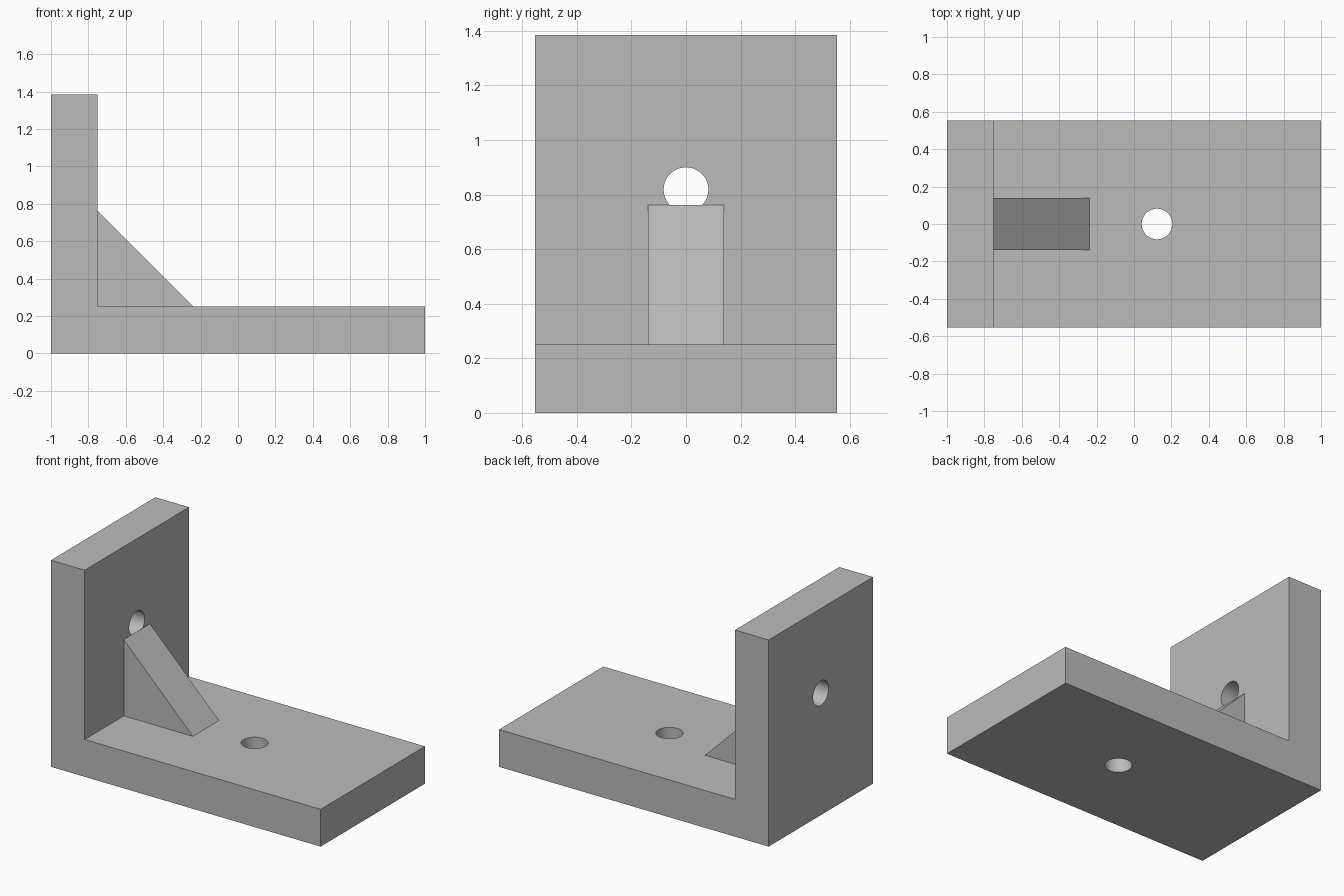
import bpy
import bmesh
import math

cube = bpy.data.objects.get("Cube")
if cube:
    bpy.data.objects.remove(cube, do_unlink=True)

# Plain grey for the whole bracket
grey = bpy.data.materials.new("grey")
grey.use_nodes = True
colour = (0.5, 0.5, 0.5, 1)
grey.diffuse_color = colour
grey.node_tree.nodes["Principled BSDF"].inputs["Base Color"].default_value = colour

WIDTH, THICK, LENGTH, HEIGHT = 1.105, 0.25, 2.0, 1.385
INNER = -LENGTH / 2 + THICK


def extrude_profile(name, points, depth):
    """Side profile in x and z, extruded evenly about y = 0."""
    bm = bmesh.new()
    face = bm.faces.new([bm.verts.new((x, -depth / 2, z)) for x, z in points])
    new = bmesh.ops.extrude_face_region(bm, geom=[face])["geom"]
    verts = [v for v in new if isinstance(v, bmesh.types.BMVert)]
    bmesh.ops.translate(bm, verts=verts, vec=(0, depth, 0))
    bmesh.ops.recalc_face_normals(bm, faces=bm.faces)
    mesh = bpy.data.meshes.new(name)
    bm.to_mesh(mesh)
    bm.free()
    mesh.materials.append(grey)
    obj = bpy.data.objects.new(name, mesh)
    bpy.context.collection.objects.link(obj)
    return obj


def drill(target, name, location, rotation):
    """Round hole cut straight through a plate."""
    bpy.ops.mesh.primitive_cylinder_add(
        vertices=48, radius=0.082, depth=THICK * 1.4,
        location=location, rotation=rotation)
    cutter = bpy.context.object
    cutter.name = name
    cutter.data.materials.append(grey)
    cutter.hide_render = True
    cut = target.modifiers.new(name, 'BOOLEAN')
    cut.operation = 'DIFFERENCE'
    cut.solver = 'EXACT'
    cut.object = cutter
    bpy.context.view_layer.objects.active = target
    bpy.ops.object.modifier_apply(modifier=cut.name)
    bpy.data.objects.remove(cutter, do_unlink=True)


# L-shaped body: base plate and upright plate in one piece
left, right = -LENGTH / 2, LENGTH / 2
bracket = extrude_profile("angle_bracket", [
    (left, 0), (right, 0), (right, THICK),
    (INNER, THICK), (INNER, HEIGHT), (left, HEIGHT)], WIDTH)
drill(bracket, "base_hole", (0.123, 0, THICK / 2), (0, 0, 0))
drill(bracket, "upright_hole", (left + THICK / 2, 0, 0.818), (0, math.pi / 2, 0))

# Triangular stiffening rib in the inner corner
rib = extrude_profile("corner_rib", [
    (INNER, THICK), (INNER + 0.512, THICK), (INNER, THICK + 0.512)], 0.277)

# Smooth hole walls, crisp edges
bpy.ops.object.select_all(action='DESELECT')
bracket.select_set(True)
bpy.context.view_layer.objects.active = bracket
bpy.ops.object.shade_smooth_by_angle(angle=math.radians(30))
